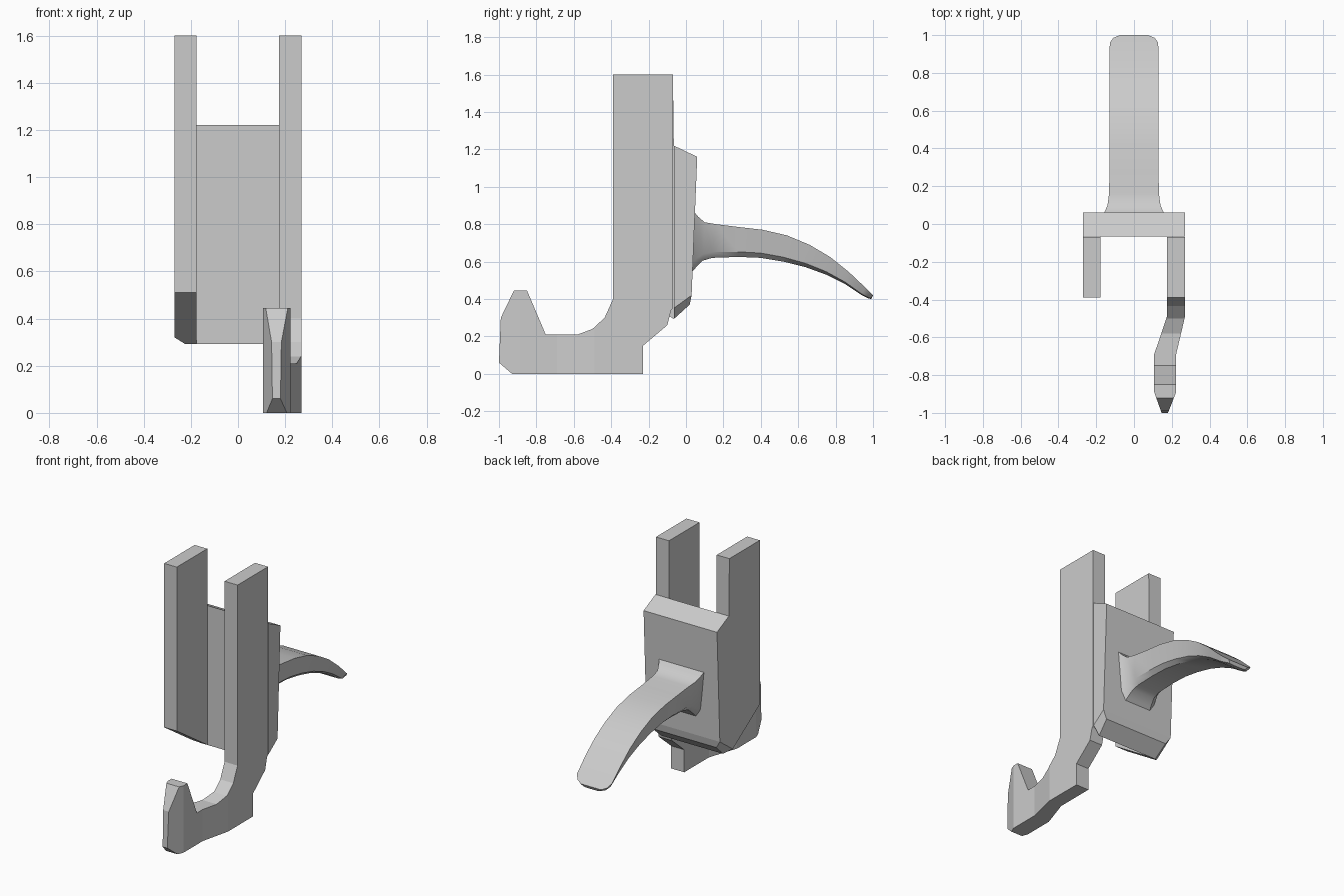
import bpy, bmesh
from mathutils import Vector

if "Cube" in bpy.data.objects:
    bpy.data.objects.remove(bpy.data.objects["Cube"])


def finish(bm, name):
    bmesh.ops.recalc_face_normals(bm, faces=bm.faces)
    mesh = bpy.data.meshes.new(name)
    bm.to_mesh(mesh)
    bm.free()
    obj = bpy.data.objects.new(name, mesh)
    bpy.context.collection.objects.link(obj)
    return obj


def slab(profile, x0, x1):
    """Extrude a (y, z) profile from x0 to x1."""
    bm = bmesh.new()
    face = bm.faces.new([bm.verts.new((x0, y, z)) for y, z in profile])
    ext = bmesh.ops.extrude_face_region(bm, geom=[face])
    verts = [g for g in ext["geom"] if isinstance(g, bmesh.types.BMVert)]
    bmesh.ops.translate(bm, verts=verts, vec=(x1 - x0, 0, 0))
    return bm


def cut_corner(bm, side):
    """Slice off the lower outer corner on one side (+1 or -1)."""
    a, b, c = (Vector((side * x, y, z)) for x, y, z in
               ((0.27, -0.08, 0.34), (0.27, 0.03, 0.42), (0.22, -0.10, 0.26)))
    n = (b - a).cross(c - a).normalized()
    if n.z > 0:
        n = -n
    cut = bmesh.ops.bisect_plane(bm, geom=bm.verts[:] + bm.edges[:] + bm.faces[:],
                                 plane_co=a, plane_no=n, clear_outer=True)
    edges = [g for g in cut["geom_cut"] if isinstance(g, bmesh.types.BMEdge)]
    bmesh.ops.edgenet_fill(bm, edges=edges)


# Back plate
bm = slab([(-0.065, 1.22), (0.06, 1.16), (0.03, 0.42), (0.02, 0.37), (-0.065, 0.293)],
          -0.27, 0.27)
for s in (-1, 1):
    cut_corner(bm, s)
finish(bm, "back_plate")

# Plain left wall
bm = slab([(-0.39, 1.6), (-0.07, 1.6), (-0.065, 1.22), (-0.065, 0.293), (-0.39, 0.51)],
          -0.27, -0.177)
cut_corner(bm, -1)
finish(bm, "left_wall")

# Right wall running down into the hook
bm = slab([(-0.39, 1.6), (-0.07, 1.6), (-0.07, 1.22), (-0.07, 0.35), (-0.08, 0.34),
           (-0.10, 0.26), (-0.23, 0.15), (-0.23, 0), (-0.93, 0), (-1, 0.06),
           (-0.99, 0.30), (-0.92, 0.445), (-0.85, 0.445), (-0.75, 0.21),
           (-0.58, 0.21), (-0.50, 0.24), (-0.435, 0.30), (-0.39, 0.40)], -1, 1)
for y in (-0.49, -0.69, -0.89):
    bmesh.ops.bisect_plane(bm, geom=bm.verts[:] + bm.edges[:] + bm.faces[:],
                           plane_co=(0, y, 0), plane_no=(0, 1, 0))
# Sideways offset and half thickness along y: straight, jog, straight, taper
stations = [(-1.0, 0.163, 0.017), (-0.89, 0.165, 0.058), (-0.69, 0.165, 0.058),
            (-0.49, 0.222, 0.048), (0.1, 0.222, 0.048)]
for v in bm.verts:
    for (ya, ca, ha), (yb, cb, hb) in zip(stations, stations[1:]):
        if ya - 1e-5 <= v.co.y <= yb:
            t = (v.co.y - ya) / (yb - ya)
            v.co.x = ca + (cb - ca) * t + v.co.x * (ha + (hb - ha) * t)
            break
finish(bm, "right_wall_hook")

# Curved handle: top y, top z, bottom y, bottom z, half width
sections = [(0.04, 0.87, 0.02, 0.53, 0.17), (0.065, 0.84, 0.05, 0.565, 0.155),
            (0.10, 0.81, 0.09, 0.605, 0.14), (0.16, 0.80, 0.14, 0.62, 0.132),
            (0.28, 0.785, 0.28, 0.625, 0.13), (0.41, 0.77, 0.40, 0.62, 0.13),
            (0.54, 0.74, 0.52, 0.60, 0.13), (0.66, 0.69, 0.64, 0.57, 0.13),
            (0.77, 0.625, 0.75, 0.53, 0.13), (0.87, 0.545, 0.85, 0.48, 0.13),
            (0.96, 0.46, 0.94, 0.42, 0.128), (0.985, 0.435, 0.97, 0.405, 0.11),
            (1.0, 0.42, 0.99, 0.40, 0.075)]
bm = bmesh.new()
rings = []
for yt, zt, yb, zb, w in sections:
    k = 0.17 * (zt - zb)
    half = [(w, yt, zt), (w * 0.82, yb, zb + k), (w * 0.6, yb, zb)]
    ring = half + [(-x, y, z) for x, y, z in reversed(half)]
    rings.append([bm.verts.new(p) for p in ring])
for a, b in zip(rings, rings[1:]):
    for i in range(6):
        j = (i + 1) % 6
        bm.faces.new((a[i], a[j], b[j], b[i]))
bm.faces.new(rings[0])
bm.faces.new(rings[-1])
handle = finish(bm, "handle")
bpy.context.view_layer.objects.active = handle
handle.select_set(True)
bpy.ops.object.shade_smooth_by_angle(angle=0.6)
